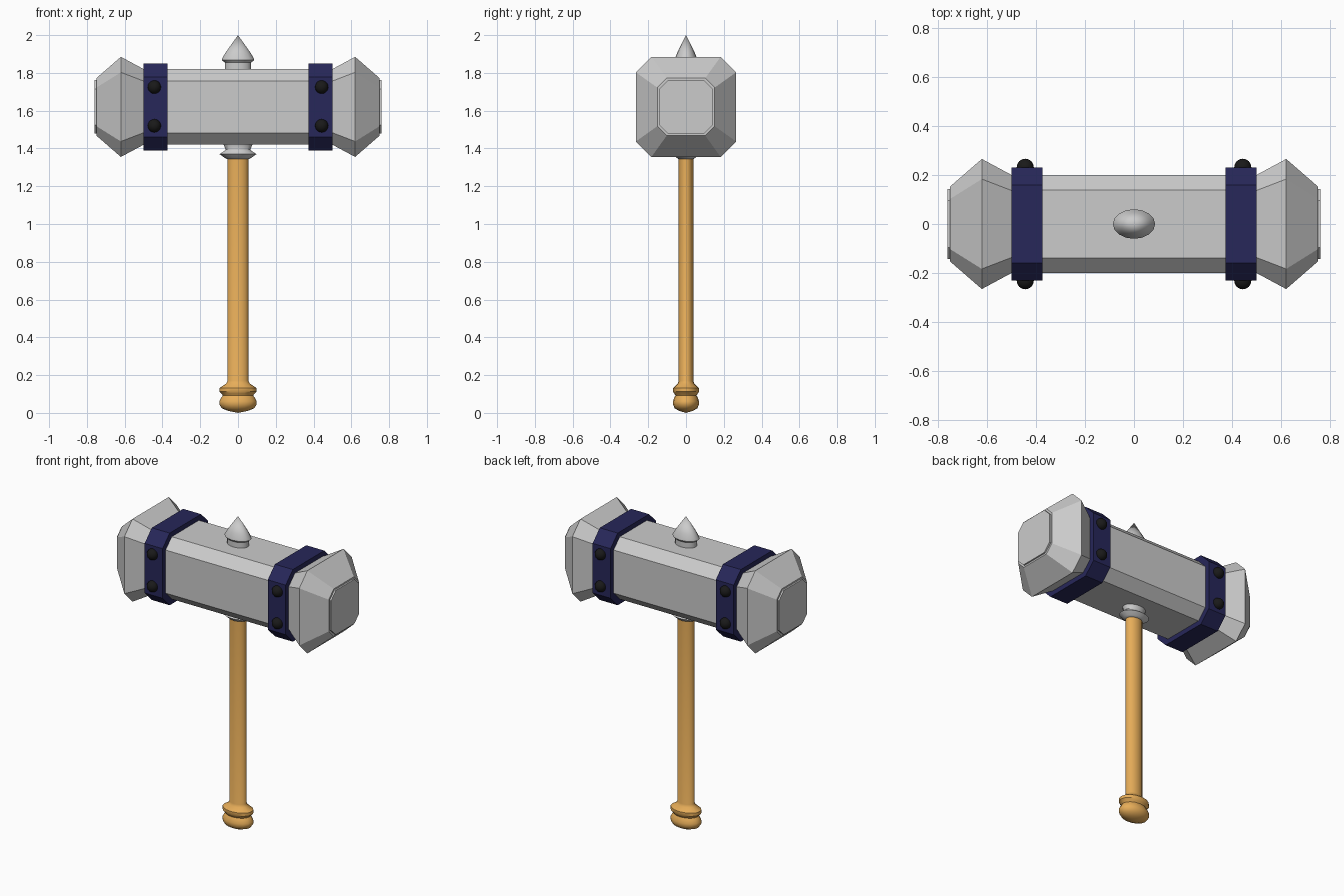
import bpy, bmesh
from math import cos, sin, tau

if "Cube" in bpy.data.objects:
    bpy.data.objects.remove(bpy.data.objects["Cube"])

HEAD_Z = 1.62


def material(name, rgb):
    m = bpy.data.materials.new(name)
    m.diffuse_color = (*rgb, 1)
    m.use_nodes = True
    m.node_tree.nodes["Principled BSDF"].inputs["Base Color"].default_value = m.diffuse_color
    return m


wood = material("wood", (0.8, 0.42, 0.1))
navy = material("navy", (0.02, 0.02, 0.1))
black = material("black", (0.01, 0.01, 0.01))


def loft(name, rings, mat=None, smooth=None):
    """Skin a list of closed rings, with both ends capped."""
    bm = bmesh.new()
    loops = [[bm.verts.new(p) for p in ring] for ring in rings]
    n = len(loops[0])
    for a, b in zip(loops, loops[1:]):
        for i in range(n):
            j = (i + 1) % n
            bm.faces.new((a[i], a[j], b[j], b[i]))
    bm.faces.new(loops[0][::-1])
    bm.faces.new(loops[-1])
    bmesh.ops.remove_doubles(bm, verts=bm.verts, dist=1e-5)
    bmesh.ops.recalc_face_normals(bm, faces=bm.faces)
    me = bpy.data.meshes.new(name)
    bm.to_mesh(me)
    bm.free()
    ob = bpy.data.objects.new(name, me)
    bpy.context.collection.objects.link(ob)
    if mat:
        me.materials.append(mat)
    if smooth:
        bpy.ops.object.select_all(action='DESELECT')
        ob.select_set(True)
        bpy.context.view_layer.objects.active = ob
        bpy.ops.object.shade_smooth_by_angle(angle=smooth)
    return ob


def octagon(x, h, c):
    """Chamfered square of half size h and chamfer c, facing along x."""
    k = h - c
    pts = [(h, -k), (h, k), (k, h), (-k, h), (-h, k), (-h, -k), (-k, -h), (k, -h)]
    return [(x, y, HEAD_Z + z) for y, z in pts]


def oval_lathe(name, profile, mat=None, sides=16):
    """Turned part with an oval section, profile of (x radius, z)."""
    rings = [[(r * cos(tau * i / sides), 0.7 * r * sin(tau * i / sides), z)
              for i in range(sides)] for r, z in profile]
    return loft(name, rings, mat, smooth=0.7)


# Head block
loft("head_block", [octagon(-0.5, 0.2, 0.062), octagon(0.5, 0.2, 0.062)])

for s, side in ((-1, "left"), (1, "right")):
    # Flared striking end with a slightly raised face plate
    loft(side + "_striker", [octagon(s * x, h, c) for x, h, c in (
        (0.49, 0.195, 0.062), (0.62, 0.265, 0.082), (0.75, 0.152, 0.05))])
    loft(side + "_face_plate", [octagon(s * x, 0.142, 0.047) for x in (0.74, 0.76)])
    # Band
    loft(side + "_band", [octagon(s * x, 0.231, 0.072) for x in (0.373, 0.5)], navy)
    # Domed rivets, front and back
    for y, face in ((-0.231, "front"), (0.231, "back")):
        for z, level in ((1.52, "lower"), (1.725, "upper")):
            bpy.ops.mesh.primitive_uv_sphere_add(
                segments=16, ring_count=10, radius=0.035, location=(s * 0.443, y, z))
            rivet = bpy.context.object
            rivet.name = f"{side}_{face}_{level}_rivet"
            rivet.data.materials.append(black)
            bpy.ops.object.shade_smooth()

# Handle with ringed pommel
oval_lathe("handle", [
    (0.0, 0.0), (0.05, 0.01), (0.085, 0.024), (0.099, 0.045), (0.099, 0.062),
    (0.088, 0.082), (0.08, 0.092), (0.088, 0.102), (0.099, 0.112), (0.098, 0.132),
    (0.063, 0.155), (0.055, 0.17), (0.055, 1.4)], wood)

# Collar under the head
oval_lathe("collar", [
    (0.055, 1.343), (0.07, 1.35), (0.098, 1.37), (0.07, 1.388), (0.066, 1.395),
    (0.078, 1.425)])

# Spike on top
oval_lathe("spike", [
    (0.07, 1.81), (0.07, 1.855), (0.086, 1.868), (0.084, 1.876), (0.066, 1.907),
    (0.0, 2.0)])
